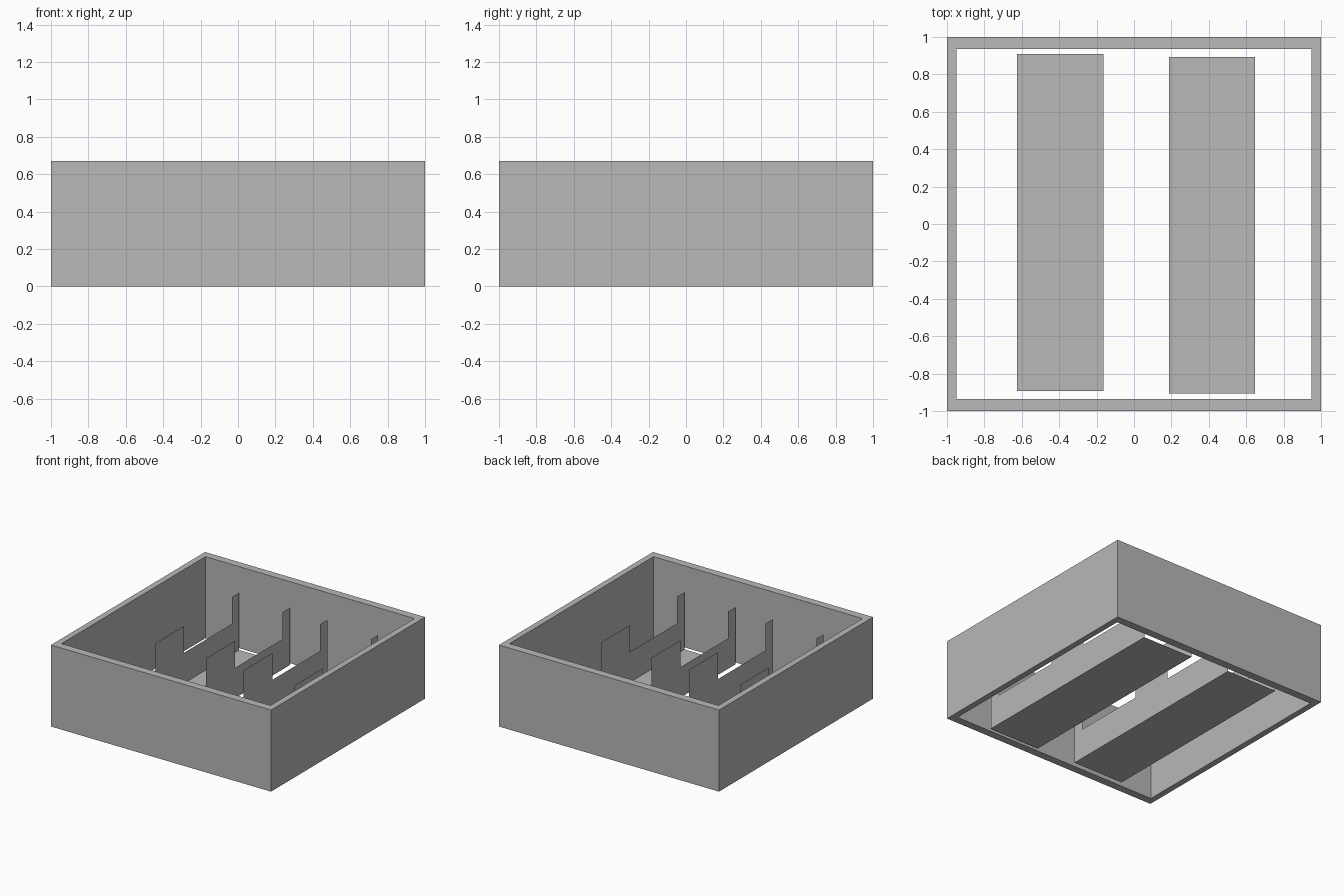
import bpy
import bmesh

cube = bpy.data.objects.get("Cube")
if cube:
    bpy.data.objects.remove(cube, do_unlink=True)

GREY = (0.48, 0.48, 0.48, 1)
mat = bpy.data.materials.new("plain grey")
mat.use_nodes = True
mat.diffuse_color = GREY
mat.node_tree.nodes["Principled BSDF"].inputs["Base Color"].default_value = GREY


def add_object(name, bm):
    mesh = bpy.data.meshes.new(name)
    bm.to_mesh(mesh)
    bm.free()
    mesh.materials.append(mat)
    obj = bpy.data.objects.new(name, mesh)
    bpy.context.collection.objects.link(obj)
    return obj


def loop(bm, hx, hy, z):
    return [bm.verts.new((sx * hx, sy * hy, z))
            for sx, sy in ((-1, -1), (1, -1), (1, 1), (-1, 1))]


# Open rectangular frame: four rings of corners bridged into a tube
HEIGHT = 0.67
bm = bmesh.new()
rings = [loop(bm, 1, 1, 0), loop(bm, 1, 1, HEIGHT),
         loop(bm, 0.95, 0.935, HEIGHT), loop(bm, 0.95, 0.935, 0)]
for r, ring in enumerate(rings):
    above = rings[(r + 1) % 4]
    for i in range(4):
        j = (i + 1) % 4
        bm.faces.new((ring[i], ring[j], above[j], above[i]))
bmesh.ops.recalc_face_normals(bm, faces=bm.faces)
add_object("outer_frame", bm)

# Thin sheet channels: floor plus two notched side plates, open at the ends
END, POST, MID = 0.90, 0.805, 0.187
TOP, NOTCH = 0.47, 0.25
half_outline = [(END, 0), (END, TOP), (POST, TOP), (POST, NOTCH),
                (MID, NOTCH), (MID, TOP)]
outline = half_outline + [(-y, z) for y, z in reversed(half_outline)]


def channel(name, cx, cy, half_width):
    bm = bmesh.new()
    sides = []
    for s in (-1, 1):
        verts = [bm.verts.new((s * half_width, y, z)) for y, z in outline]
        face = bm.faces.new(verts if s > 0 else verts[::-1])
        sides.append((verts[0], verts[-1]))
    (a, b), (c, d) = sides
    bm.faces.new((a, c, d, b))
    obj = add_object(name, bm)
    obj.location = (cx, cy, 0)


channel("right_channel", -0.395, 0.008, 0.231)
channel("left_channel", 0.417, -0.006, 0.231)
